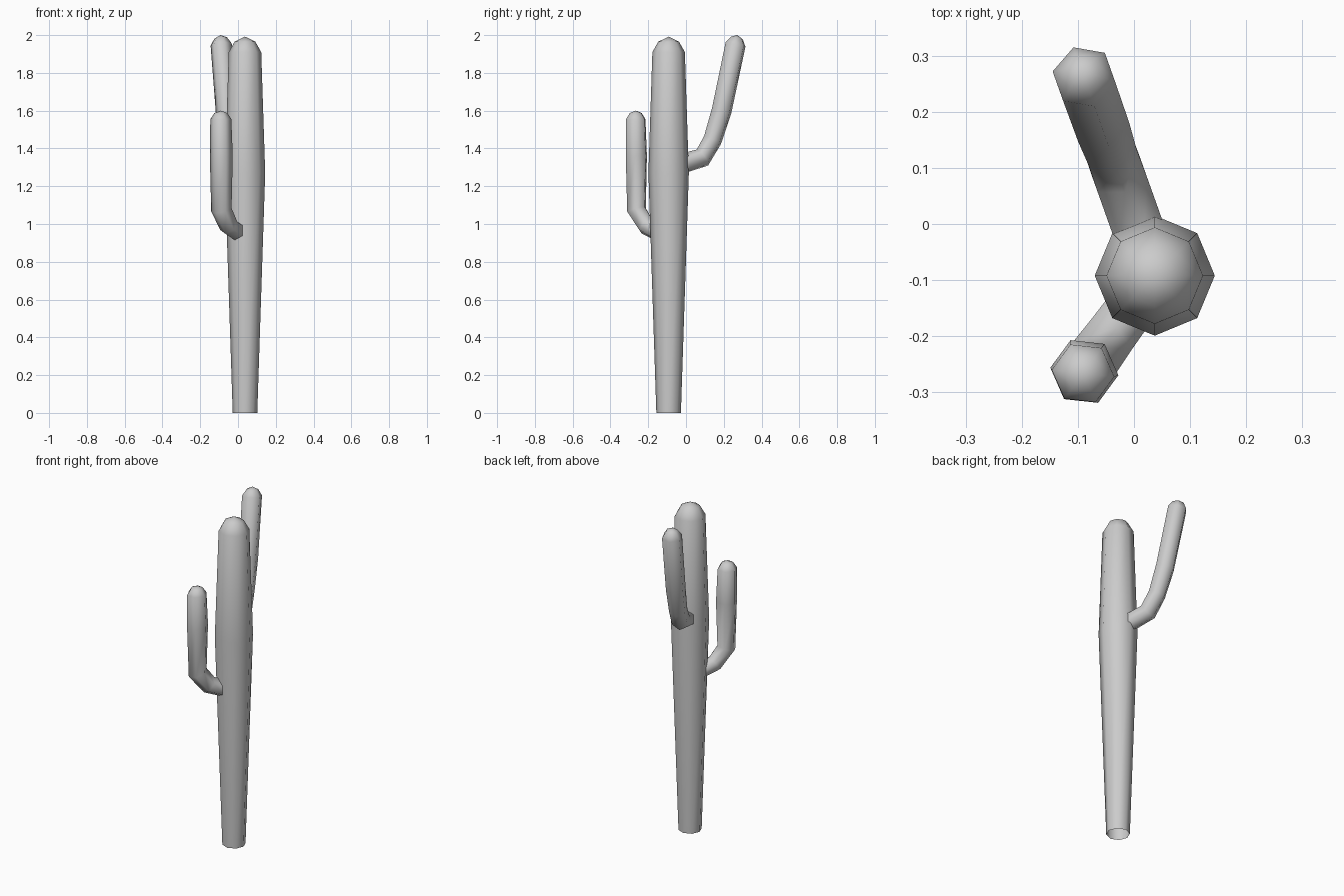
import bpy, bmesh, math
from mathutils import Vector

if "Cube" in bpy.data.objects:
    bpy.data.objects.remove(bpy.data.objects["Cube"])

CENTRE = Vector((0.037, -0.092, 0))


def tube(name, sides, heading, path):
    """Sweep a polygon along (distance, height, radius) points in one vertical plane.
    A zero radius closes the end to a point; the start stays open."""
    a = math.radians(heading)
    out = Vector((math.cos(a), math.sin(a), 0))
    side = Vector((-out.y, out.x, 0))
    pts = [CENTRE + out * d + Vector((0, 0, z)) for d, z, r in path]
    bm = bmesh.new()
    prev = None
    for i, p in enumerate(pts):
        r = path[i][2]
        if r == 0:
            tip = bm.verts.new(p)
            for k in range(sides):
                bm.faces.new((prev[k], prev[(k + 1) % sides], tip))
            break
        # bisecting tangent gives mitred bends
        t = Vector((0, 0, 0))
        if i > 0:
            t += (p - pts[i - 1]).normalized()
        if i < len(pts) - 1:
            t += (pts[i + 1] - p).normalized()
        t.normalize()
        n = side.cross(t)
        ring = []
        for k in range(sides):
            b = 2 * math.pi * k / sides
            ring.append(bm.verts.new(p + (n * math.cos(b) + side * math.sin(b)) * r))
        if prev:
            for k in range(sides):
                j = (k + 1) % sides
                bm.faces.new((prev[k], prev[j], ring[j], ring[k]))
        prev = ring
    bmesh.ops.recalc_face_normals(bm, faces=bm.faces)
    for f in bm.faces:
        f.smooth = True
    me = bpy.data.meshes.new(name)
    bm.to_mesh(me)
    bm.free()
    ob = bpy.data.objects.new(name, me)
    bpy.context.collection.objects.link(ob)
    return ob


# Trunk: eight sides, widest above the middle, domed top
tube("cactus_trunk", 8, 0, [
    (0, 0, 0.065), (0, 1.27, 0.107), (0, 1.91, 0.086),
    (0, 1.965, 0.055), (0, 1.992, 0)])

# Tall rear arm, leaning outwards
tube("rear_arm", 6, 109.6, [
    (0.07, 1.318, 0.053), (0.19, 1.352, 0.053), (0.247, 1.445, 0.052),
    (0.298, 1.60, 0.056), (0.376, 1.95, 0.057),
    (0.383, 1.985, 0.034), (0.386, 2.0, 0)])

# Short front arm, upright after the elbow
tube("front_arm", 6, 233.7, [
    (0.06, 0.957, 0.05), (0.145, 0.99, 0.052), (0.211, 1.075, 0.055),
    (0.212, 1.36, 0.061), (0.216, 1.555, 0.056),
    (0.216, 1.588, 0.034), (0.216, 1.6, 0)])
